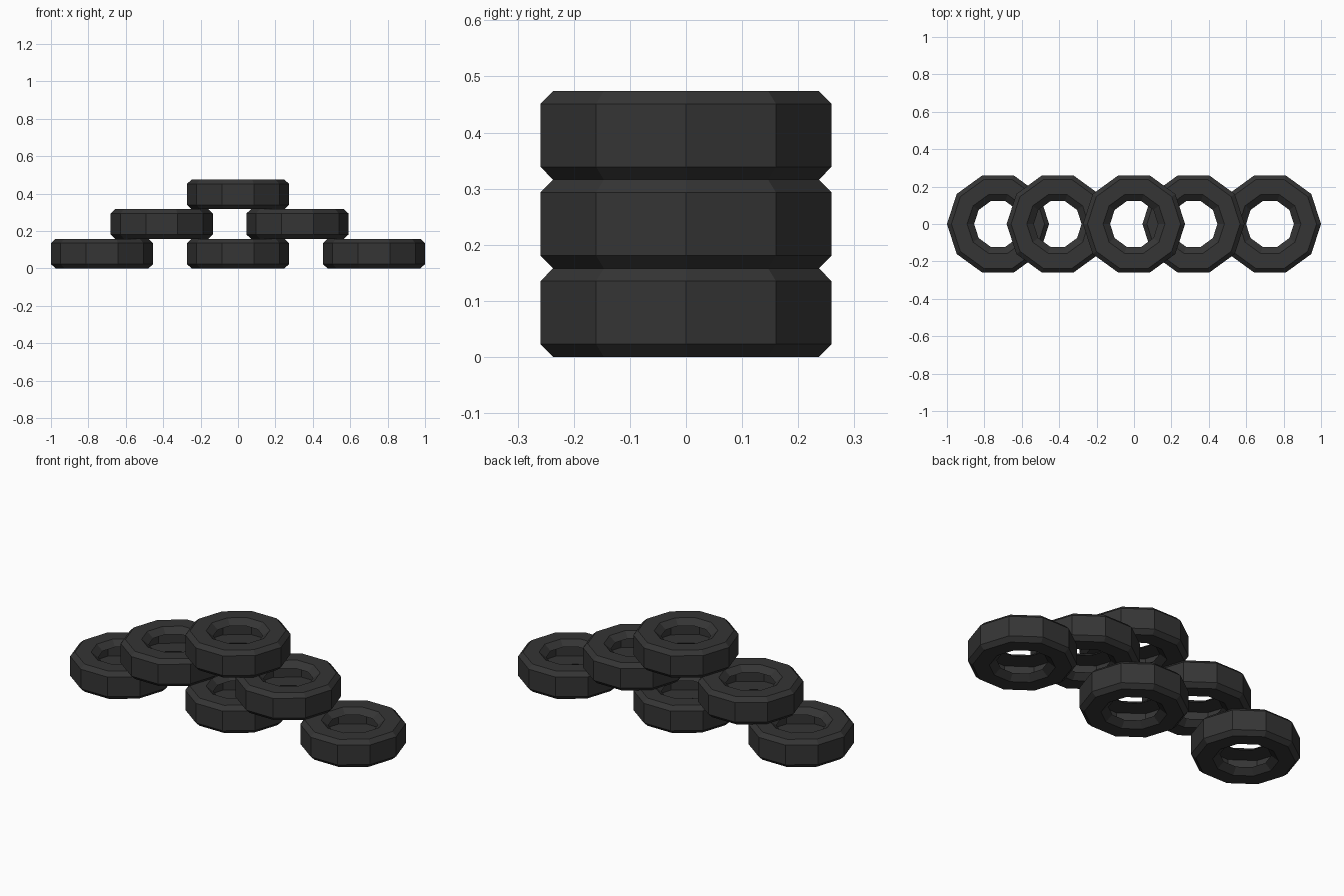
import bpy, bmesh
from math import cos, sin, tau

if "Cube" in bpy.data.objects:
    bpy.data.objects.remove(bpy.data.objects["Cube"])

SIDES = 10
H = 0.158  # tire height

rubber = bpy.data.materials.new("black_rubber")
rubber.diffuse_color = (0.035, 0.035, 0.035, 1)
rubber.use_nodes = True
rubber.node_tree.nodes["Principled BSDF"].inputs["Base Color"].default_value = rubber.diffuse_color

# Closed (radius, z) section: chamfered tread, flat sidewalls, bead lips, hollow inside
profile = [(0.249, 0), (0.273, 0.023), (0.273, H - 0.023), (0.249, H),
           (0.165, H), (0.128, H - 0.03), (0.235, H - 0.03),
           (0.235, 0.03), (0.128, 0.03), (0.165, 0)]


def tire_mesh():
    bm = bmesh.new()
    rings = [[bm.verts.new((r * cos(tau * i / SIDES), r * sin(tau * i / SIDES), z))
              for r, z in profile] for i in range(SIDES)]
    n = len(profile)
    for i in range(SIDES):
        a, b = rings[i], rings[(i + 1) % SIDES]
        for j in range(n):
            k = (j + 1) % n
            bm.faces.new((a[j], b[j], b[k], a[k]))
    bmesh.ops.recalc_face_normals(bm, faces=bm.faces)
    mesh = bpy.data.meshes.new("tire")
    bm.to_mesh(mesh)
    bm.free()
    mesh.materials.append(rubber)
    return mesh


# Pyramid of tires: three, two, one
mesh = tire_mesh()
rows = [("bottom_tire", (-0.727, 0, 0.727)),
        ("middle_tire", (-0.408, 0.318)),
        ("top_tire", (0,))]
for level, (name, xs) in enumerate(rows):
    for i, x in enumerate(xs):
        tire = bpy.data.objects.new(f"{name}_{i + 1}", mesh)
        tire.location = (x, 0, level * H)
        bpy.context.collection.objects.link(tire)
